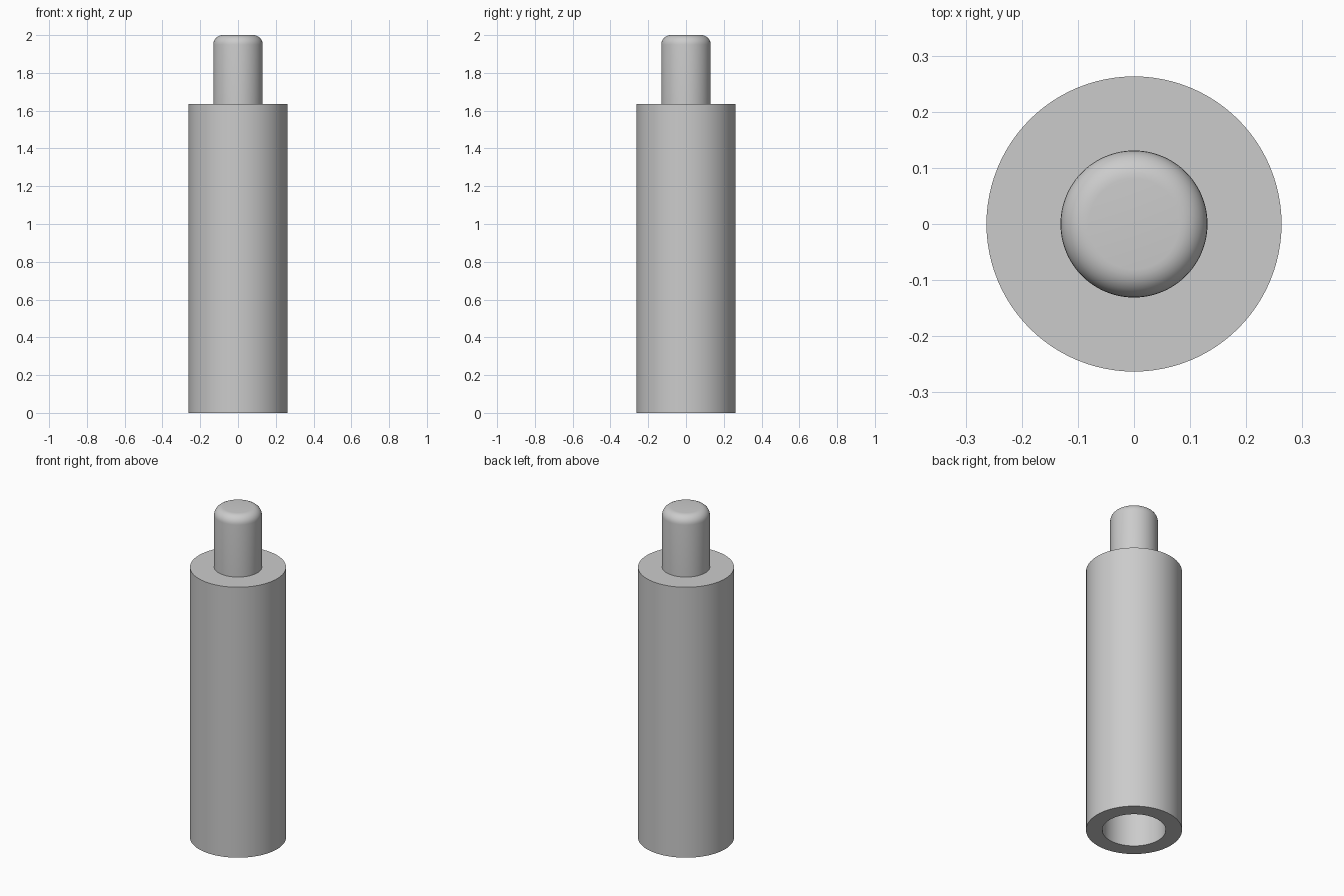
import bpy
import bmesh
import math

cube = bpy.data.objects.get("Cube")
if cube:
    bpy.data.objects.remove(cube, do_unlink=True)

SIDES = 96
BODY_R, BODY_TOP = 0.263, 1.635
PEG_R, PEG_TOP, ROUND = 0.131, 2.0, 0.05
BORE_R, BORE_DEPTH = 0.174, 0.42

# Plain grey material
grey = bpy.data.materials.new("grey")
grey.use_nodes = True
colour = (0.6, 0.6, 0.6, 1)
grey.diffuse_color = colour
grey.node_tree.nodes["Principled BSDF"].inputs["Base Color"].default_value = colour


def lathe(name, profile):
    """Revolve a radius/height profile, from axis to axis, around z."""
    bm = bmesh.new()
    verts = [bm.verts.new((r, 0, z)) for r, z in profile]
    edges = [bm.edges.new(pair) for pair in zip(verts, verts[1:])]
    bmesh.ops.spin(bm, geom=verts + edges, cent=(0, 0, 0), axis=(0, 0, 1),
                   angle=math.tau, steps=SIDES)
    bmesh.ops.remove_doubles(bm, verts=bm.verts, dist=0.0001)
    bmesh.ops.recalc_face_normals(bm, faces=bm.faces)
    mesh = bpy.data.meshes.new(name)
    bm.to_mesh(mesh)
    bm.free()
    mesh.materials.append(grey)
    obj = bpy.data.objects.new(name, mesh)
    bpy.context.collection.objects.link(obj)
    bpy.ops.object.select_all(action="DESELECT")
    obj.select_set(True)
    bpy.context.view_layer.objects.active = obj
    bpy.ops.object.shade_smooth_by_angle(angle=math.radians(30))


# Rounded rim of the peg
rim = []
for i in range(9):
    a = math.pi / 2 * i / 8
    rim.append((PEG_R - ROUND + ROUND * math.cos(a),
                PEG_TOP - ROUND + ROUND * math.sin(a)))

# Body with blind socket below and peg above, as one turned solid
lathe("stepped_pin", [(0, BORE_DEPTH), (BORE_R, BORE_DEPTH), (BORE_R, 0),
                      (BODY_R, 0), (BODY_R, BODY_TOP), (PEG_R, BODY_TOP)]
      + rim + [(0, PEG_TOP)])
